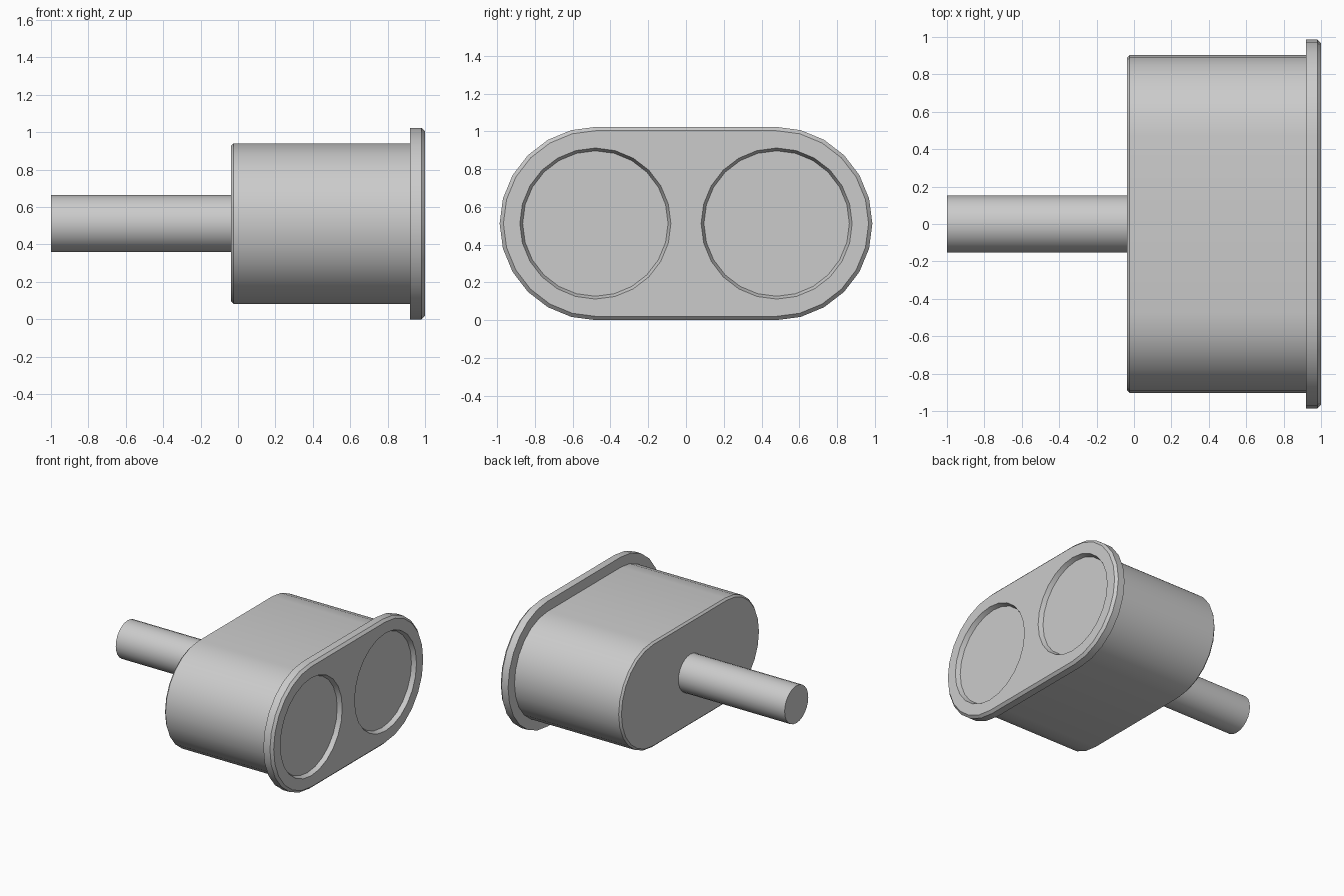
import bpy, bmesh, math

cube = bpy.data.objects.get("Cube")
if cube:
    bpy.data.objects.remove(cube, do_unlink=True)

MID_Z = 0.512      # height of the common axis
SPREAD = 0.475     # distance of each rounded end's centre from the middle
STEPS = 12         # segments per half circle

grey = bpy.data.materials.new("plain_grey")
grey.use_nodes = True
colour = (0.6, 0.6, 0.6, 1)
grey.diffuse_color = colour
grey.node_tree.nodes["Principled BSDF"].inputs["Base Color"].default_value = colour


def outline(radius, spread):
    """Circle, or stadium when spread is above zero, as (y, z) points."""
    points = []
    for side in (1, -1):
        for i in range(STEPS + 1):
            if spread == 0 and i == STEPS:
                continue
            a = math.pi * i / STEPS - math.pi / 2
            points.append((side * (spread + radius * math.cos(a)),
                           side * radius * math.sin(a)))
    return points


def loft(name, sections, spread=0, y=0):
    """Closed solid along x from (x, radius) sections."""
    bm = bmesh.new()
    rings = [[bm.verts.new((x, y + py, MID_Z + pz)) for py, pz in outline(r, spread)]
             for x, r in sections]
    for a, b in zip(rings, rings[1:]):
        for i in range(len(a)):
            j = (i + 1) % len(a)
            bm.faces.new((a[i], a[j], b[j], b[i]))
    bm.faces.new(rings[0])
    bm.faces.new(rings[-1])
    bmesh.ops.recalc_face_normals(bm, faces=bm.faces)
    mesh = bpy.data.meshes.new(name)
    bm.to_mesh(mesh)
    bm.free()
    mesh.materials.append(grey)
    obj = bpy.data.objects.new(name, mesh)
    bpy.context.collection.objects.link(obj)
    return obj


def smooth(obj):
    bpy.ops.object.select_all(action="DESELECT")
    obj.select_set(True)
    bpy.context.view_layer.objects.active = obj
    bpy.ops.object.shade_smooth_by_angle(angle=math.radians(30))


# Rear shaft and housing with a chamfered back edge
shaft = loft("shaft", [(-1, 0.153), (-0.03, 0.153)])
housing = loft("housing", [(-0.038, 0.414), (-0.023, 0.429), (0.93, 0.429)], SPREAD)

# Front flange with a chamfered rim
flange = loft("flange", [(0.92, 0.512), (0.98, 0.512), (1, 0.492)], SPREAD)

# Two tapered round recesses cut into the flange
for side in (-1, 1):
    cutter = loft("recess_cutter", [(0.965, 0.385), (1, 0.4), (1.035, 0.415)], y=side * 0.48)
    cutter.hide_render = True
    cut = flange.modifiers.new("recess", "BOOLEAN")
    cut.operation = "DIFFERENCE"
    cut.solver = "EXACT"
    cut.object = cutter
    bpy.context.view_layer.objects.active = flange
    bpy.ops.object.modifier_apply(modifier=cut.name)
    bpy.data.objects.remove(cutter, do_unlink=True)

for part in (shaft, housing, flange):
    smooth(part)
